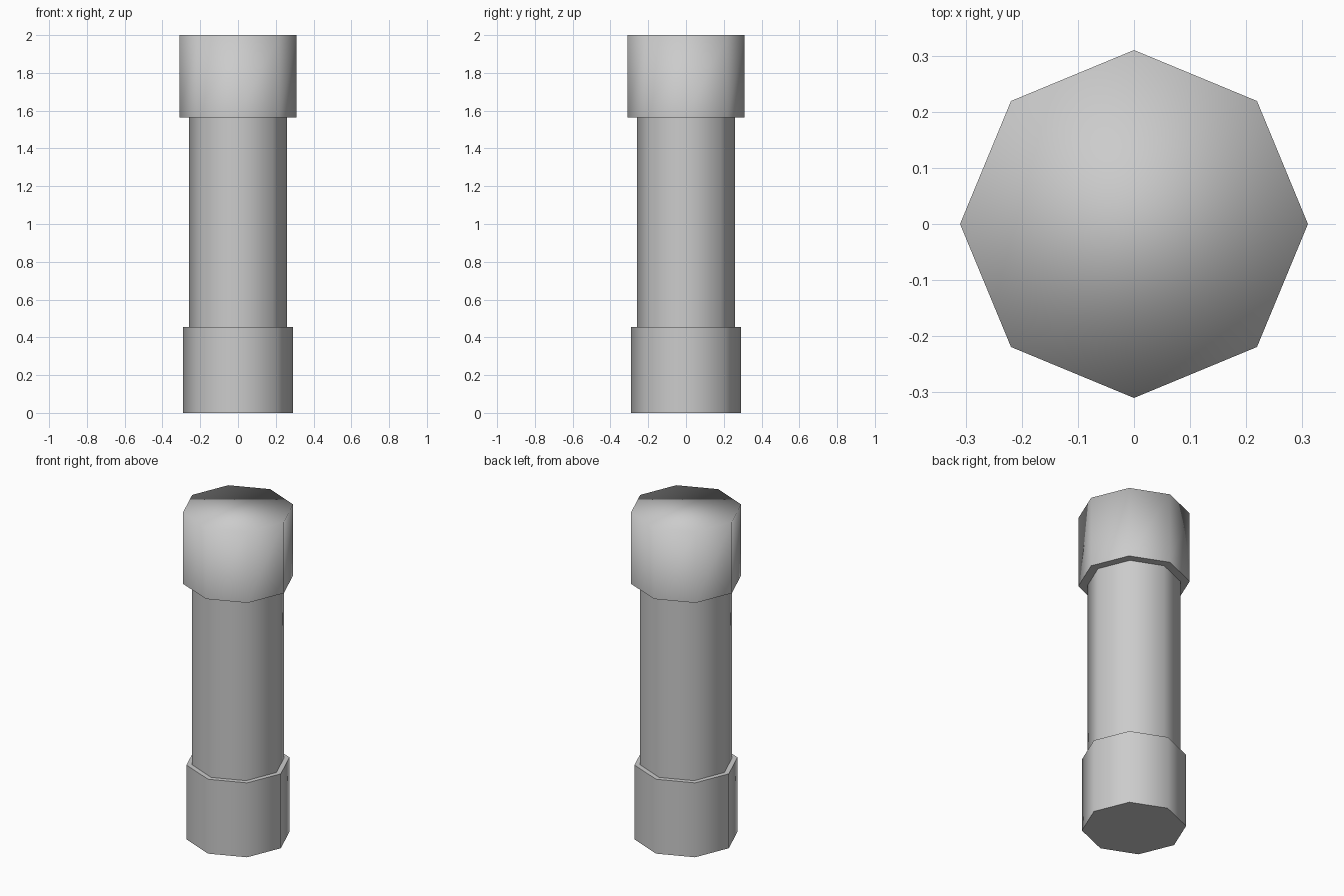
import bpy, bmesh
from math import cos, sin, tau

if "Cube" in bpy.data.objects:
    bpy.data.objects.remove(bpy.data.objects["Cube"])

SIDES = 8
# (radius, height) outline from the foot up to the top
PROFILE = [(0.29, 0.0), (0.29, 0.455), (0.26, 0.455),
           (0.26, 1.565), (0.31, 1.565), (0.31, 2.0)]


def lathe(name, profile):
    bm = bmesh.new()
    rings = [[bm.verts.new((r * cos(tau * i / SIDES), r * sin(tau * i / SIDES), z))
              for i in range(SIDES)] for r, z in profile]
    # walls and ledges
    for lo, hi in zip(rings, rings[1:]):
        for i in range(SIDES):
            j = (i + 1) % SIDES
            bm.faces.new((lo[i], lo[j], hi[j], hi[i]))
    # end caps
    bm.faces.new(rings[0][::-1])
    bm.faces.new(rings[-1])
    for f in bm.faces:
        f.smooth = True
    # crisp rings everywhere except the soft-shaded top rim
    for ring in rings[:-1]:
        for i in range(SIDES):
            bm.edges.get((ring[i], ring[(i + 1) % SIDES])).smooth = False
    mesh = bpy.data.meshes.new(name)
    bm.to_mesh(mesh)
    bm.free()
    obj = bpy.data.objects.new(name, mesh)
    bpy.context.collection.objects.link(obj)
    return obj


# octagonal column: base, shaft and wider head in one shell
lathe("column", PROFILE)
